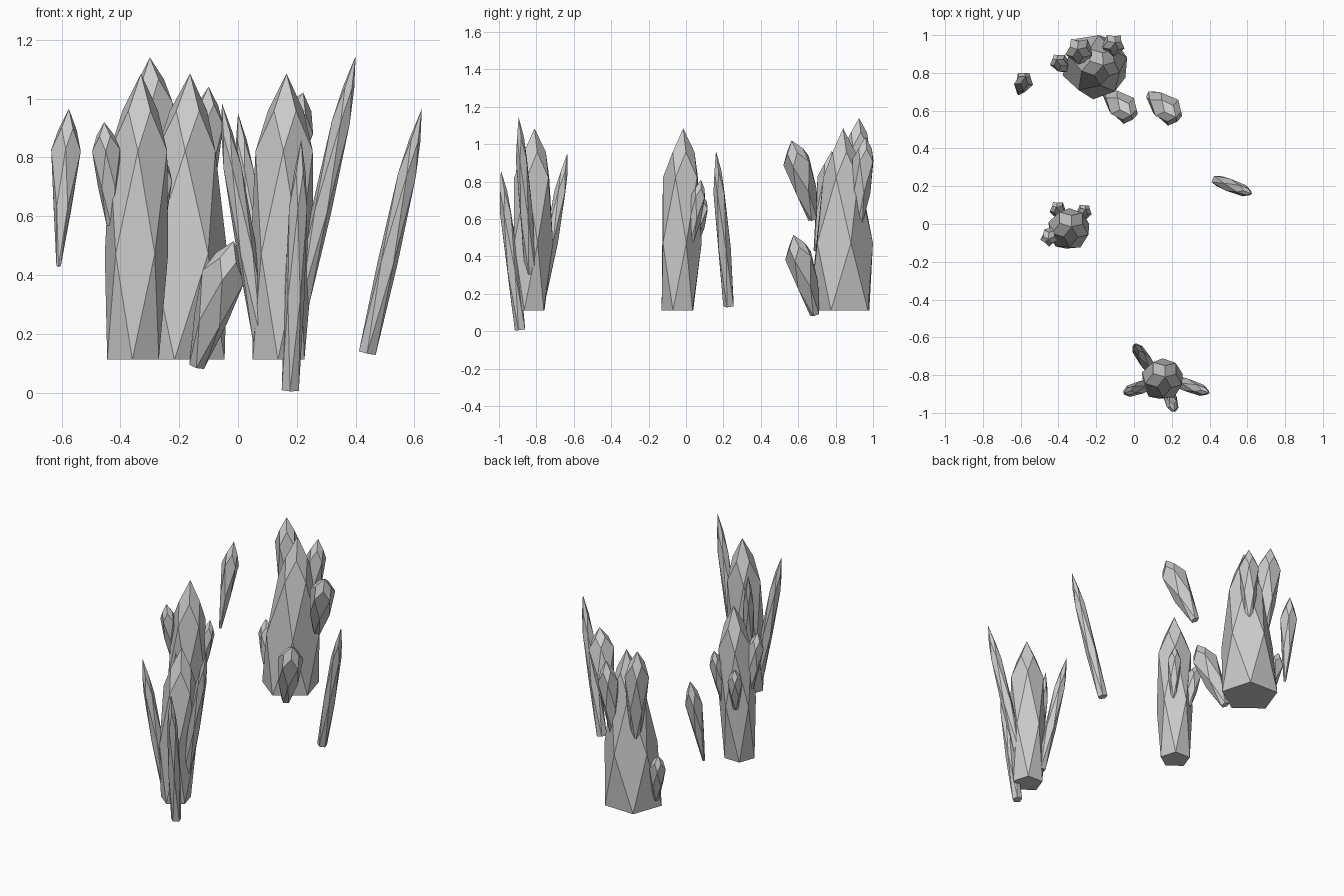
import bpy, math
from mathutils import Vector

if "Cube" in bpy.data.objects:
    bpy.data.objects.remove(bpy.data.objects["Cube"])

LEVELS = (0.0, 0.37, 0.73, 0.87)          # ring heights along the axis
COLUMN = (0.84, 1.03, 0.93, 0.58)         # relative ring radii
TAPERED = (1.0, 0.93, 0.6, 0.38)
SHARD = (0.35, 0.78, 1.0, 0.62)
SPLINTER = (0.15, 0.6, 1.0, 0.62)
NEEDLE = (0.9, 1.05, 0.95, 0.6)


def crystal(name, base, tip, radius, profile, upright=False):
    """Five-sided crystal: staggered rings joined by rhombic facets."""
    base, tip = Vector(base), Vector(tip)
    axis = tip - base
    q = Vector((0, 0, 1)).rotation_difference(axis)
    verts = []
    for k, (t, r) in enumerate(zip(LEVELS, profile)):
        for i in range(5):
            a = math.radians(268 + 72 * i + 36 * (k % 2))
            p = Vector((math.cos(a), math.sin(a), 0)) * (r * radius)
            verts.append(base + axis * t + (p if upright else q @ p))
    verts.append(tip)
    faces = [tuple(range(4, -1, -1))]
    v = lambda k, i: 20 if k == 4 else 5 * k + i % 5
    for i in range(5):
        faces.append((v(0, i), v(0, i + 1), v(1, i)))
        faces.append((v(0, i), v(1, i), v(2, i), v(1, i - 1)))
        faces.append((v(1, i), v(2, i + 1), v(3, i), v(2, i)))
        faces.append((v(2, i), v(3, i), 20, v(3, i - 1)))
    mesh = bpy.data.meshes.new(name)
    mesh.from_pydata(verts, [], faces)
    ob = bpy.data.objects.new(name, mesh)
    bpy.context.collection.objects.link(ob)
    return ob


# Upright main columns
crystal("front_column", (.139, -.833, .112), (.165, -.81, 1.085), .11, COLUMN, True)
crystal("middle_column", (-.356, -.038, .112), (-.33, -.015, 1.085), .11, COLUMN, True)
crystal("rear_column", (-.21, .835, .112), (-.163, .84, 1.085), .175, TAPERED, True)

# Long thin needles around the front column, plus one loose
for name, base, tip in (
    ("front_needle_right", (.215, -.83, .31), (.40, -.895, 1.145)),
    ("front_needle_fore", (.178, -.885, .008), (.215, -.99, .86)),
    ("front_needle_left", (.08, -.85, .18), (-.055, -.895, .985)),
    ("front_needle_back", (.09, -.77, .2), (0, -.635, .95)),
    ("loose_needle", (.44, .23, .135), (.625, .16, .965)),
):
    crystal(name, base, tip, .034, NEEDLE)

# Short shards on the middle column
crystal("middle_shard_left", (-.43, -.045, .57), (-.455, -.08, .92), .05, SHARD)
crystal("middle_shard_back", (-.39, .05, .46), (-.41, .09, .73), .045, SHARD)
crystal("middle_shard_right", (-.285, .03, .48), (-.255, .08, .81), .042, SHARD)

# Shards on the rear column and loose ones beside it
crystal("rear_shard_tall", (-.27, .9, .55), (-.30, .925, 1.14), .075, SHARD)
crystal("rear_shard_right", (-.13, .925, .57), (-.10, .96, 1.04), .062, SHARD)
crystal("rear_shard_left", (-.36, .82, .16), (-.41, .87, .475), .05, SHARD)
crystal("rear_shard_low", (-.14, .69, .09), (-.015, .575, .515), .078, SHARD)
crystal("loose_shard_right", (.09, .68, .6), (.222, .565, 1.02), .078, SHARD)
crystal("loose_splinter_left", (-.61, .69, .43), (-.575, .78, .965), .053, SPLINTER)
